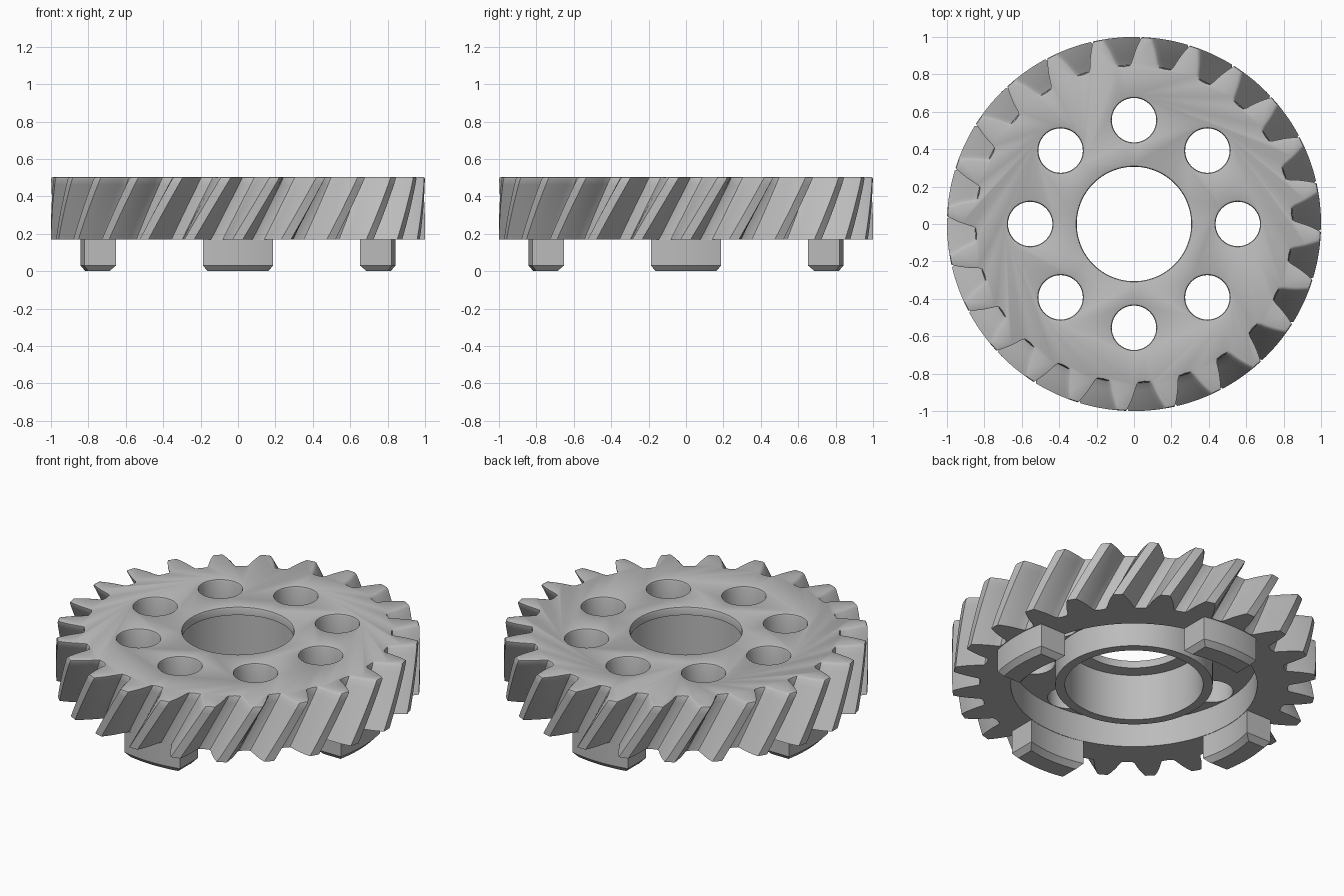
import bpy, bmesh, math
from mathutils import Vector, Matrix

cube = bpy.data.objects.get("Cube")
if cube:
    bpy.data.objects.remove(cube, do_unlink=True)

TEETH = 24
BOTTOM, TOP = 0.17, 0.505
FLOOR = 0.335                      # roof of the ring recess underneath
PHASE = math.radians(11.4)
TWIST = 0.6                        # radians per unit of height
EDGE = 0.012                       # softened top edges

steel = bpy.data.materials.new("grey_steel")
steel.use_nodes = True
GREY = (0.5, 0.5, 0.5, 1)
steel.diffuse_color = GREY
steel.node_tree.nodes["Principled BSDF"].inputs["Base Color"].default_value = GREY


def finish(bm, name):
    bmesh.ops.recalc_face_normals(bm, faces=bm.faces)
    mesh = bpy.data.meshes.new(name)
    bm.to_mesh(mesh)
    bm.free()
    mesh.materials.append(steel)
    obj = bpy.data.objects.new(name, mesh)
    bpy.context.collection.objects.link(obj)
    return obj


def activate(obj):
    bpy.ops.object.select_all(action='DESELECT')
    obj.select_set(True)
    bpy.context.view_layer.objects.active = obj


def smooth(obj):
    activate(obj)
    bpy.ops.object.shade_smooth_by_angle(angle=math.radians(30))


def loft(layers, name):
    """Skin a stack of equal closed outlines and cap both ends."""
    bm = bmesh.new()
    rings = [[bm.verts.new(p) for p in layer] for layer in layers]
    for low, high in zip(rings, rings[1:]):
        for i in range(len(low)):
            j = (i + 1) % len(low)
            bm.faces.new((low[i], low[j], high[j], high[i]))
    bm.faces.new(rings[0][::-1])
    bm.faces.new(rings[-1])
    return finish(bm, name)


def inset(outline, amount):
    """Move a counter-clockwise outline inwards by an even amount."""
    result = []
    for i, p in enumerate(outline):
        a = (p - outline[i - 1]).normalized()
        b = (outline[(i + 1) % len(outline)] - p).normalized()
        na, nb = Vector((-a.y, a.x)), Vector((-b.y, b.x))
        result.append(p + (na + nb) * (amount / (1 + na.dot(nb))))
    return result


def polar(r, a):
    return Vector((r * math.cos(a), r * math.sin(a)))


def round_stack(profile, name, sides, centre=(0, 0)):
    """Solid of stacked circles from (radius, height) pairs."""
    layers = []
    for r, z in profile:
        ring = [polar(r, math.tau * i / sides) for i in range(sides)]
        layers.append([(p.x + centre[0], p.y + centre[1], z) for p in ring])
    return loft(layers, name)


def cut(obj, cutter):
    cutter.hide_render = True
    mod = obj.modifiers.new("cut", 'BOOLEAN')
    mod.operation = 'DIFFERENCE'
    mod.solver = 'EXACT'
    mod.object = cutter
    activate(obj)
    bpy.ops.object.modifier_apply(modifier=mod.name)
    bpy.data.objects.remove(cutter, do_unlink=True)


# Helical gear body: one rounded tooth outline repeated, then twisted upwards
flank = [(0.85, 0.080), (0.865, 0.073), (0.89, 0.067), (0.92, 0.059),
         (0.95, 0.049), (0.98, 0.037), (1.0, 0.027)]
tooth = [(r, -w / r) for r, w in flank] + [(1.0, 0)]
tooth += [(r, w / r) for r, w in reversed(flank)]
tooth.append((0.846, math.pi / TEETH))
outline = [polar(r, a + math.tau * k / TEETH) for k in range(TEETH) for r, a in tooth]

steps = 10
levels = [(BOTTOM + (TOP - EDGE - BOTTOM) * i / steps, 0) for i in range(steps + 1)]
levels += [(TOP - EDGE * 0.3, EDGE * 0.3), (TOP, EDGE)]
layers = []
for z, amount in levels:
    turn = Matrix.Rotation(PHASE + (z - TOP) * TWIST, 2)
    layers.append([(*(turn @ p), z) for p in inset(outline, amount)])
gear = loft(layers, "helical_gear")


def rim(r):
    """Upper part of a hole cutter, flaring at the top face."""
    return [(r, TOP - EDGE), (r + EDGE * 0.3, TOP - EDGE * 0.3),
            (r + EDGE, TOP), (r + EDGE, TOP + 0.1)]


# Ring recess under the plate, leaving the hub standing
recess = round_stack([(0.677, 0.1), (0.677, FLOOR)], "recess_cutter", 96)
cut(recess, round_stack([(0.433, 0), (0.433, 0.6)], "hub_core", 96))
cut(gear, recess)

# Stepped bore with a narrow lip at the top
bore = [(0.38, 0.1), (0.38, TOP - 0.055), (0.306, TOP - 0.05)]
cut(gear, round_stack(bore + rim(0.306), "bore_cutter", 96))

# Eight lightening holes
for k in range(8):
    spot = polar(0.555, math.tau * k / 8)
    cut(gear, round_stack([(0.119, 0.25)] + rim(0.119), "hole_cutter", 40, spot))
smooth(gear)

# Four curved drive dogs below the rim, chamfered at the foot
HALF = 0.187
xs = [-HALF + 2 * HALF * i / 12 for i in range(13)]
dog = [Vector((x, -math.sqrt(0.843 ** 2 - x * x))) for x in xs]
dog += [Vector((x, -math.sqrt(0.679 ** 2 - x * x))) for x in reversed(xs)]
for k, side in enumerate(("front", "left", "back", "right")):
    turn = Matrix.Rotation(math.pi / 2 * k, 2)
    layers = [[(*(turn @ p), z) for p in inset(dog, amount)]
              for z, amount in ((0, 0.028), (0.03, 0), (BOTTOM + 0.02, 0))]
    smooth(loft(layers, side + "_drive_dog"))
